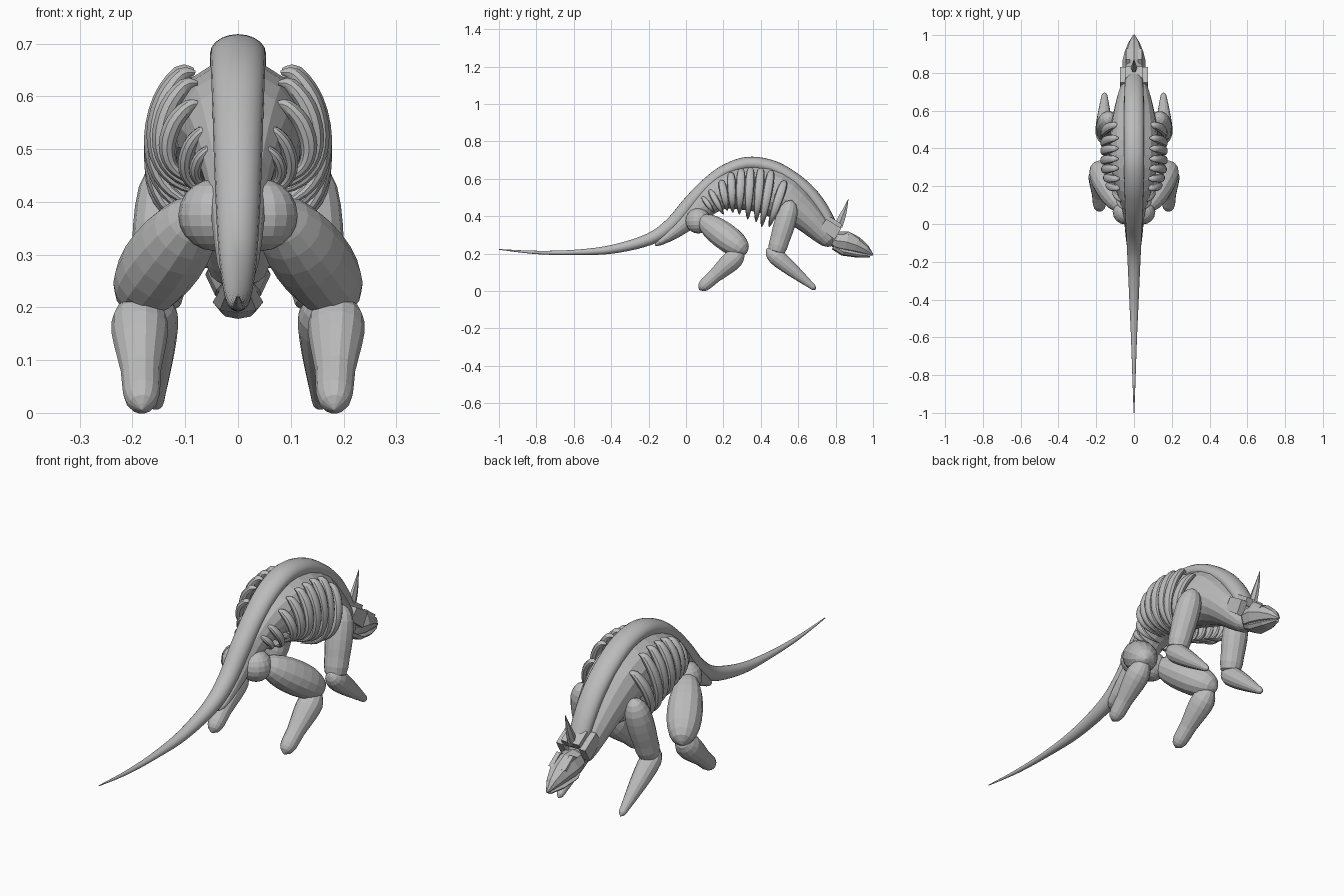
import bpy, bmesh, math
from mathutils import Vector

if "Cube" in bpy.data.objects:
    bpy.data.objects.remove(bpy.data.objects["Cube"])

grey = bpy.data.materials.new("bone grey")
grey.diffuse_color = (0.5, 0.5, 0.5, 1)
grey.use_nodes = True
grey.node_tree.nodes["Principled BSDF"].inputs["Base Color"].default_value = grey.diffuse_color


def finish(name, bm, mirror=False, smooth=False):
    bmesh.ops.recalc_face_normals(bm, faces=bm.faces)
    me = bpy.data.meshes.new(name)
    bm.to_mesh(me)
    bm.free()
    me.materials.append(grey)
    ob = bpy.data.objects.new(name, me)
    bpy.context.collection.objects.link(ob)
    if mirror:
        ob.modifiers.new("mirror", 'MIRROR')
    if smooth:
        bpy.ops.object.select_all(action='DESELECT')
        ob.select_set(True)
        bpy.context.view_layer.objects.active = ob
        bpy.ops.object.shade_smooth_by_angle(angle=math.radians(35))
    return ob


def spline(st, sub):
    """Catmull-Rom through tuples of any length."""
    out = []
    for i in range(len(st) - 1):
        p = [st[max(i - 1, 0)], st[i], st[i + 1], st[min(i + 2, len(st) - 1)]]
        for k in range(sub):
            t = k / sub
            out.append([0.5 * (2 * b + (c - a) * t + (2 * a - 5 * b + 4 * c - d) * t * t
                               + (3 * b - a - 3 * c + d) * t ** 3) for a, b, c, d in zip(*p)])
    out.append(list(st[-1]))
    return out


def tube(name, stations, sub=4, sides=14, ref=(1, 0, 0), **kw):
    """Sweep an ellipse along (x, y, z, width radius, depth radius) stations."""
    st = spline(stations, sub)
    bm = bmesh.new()
    rings = []
    for i, s in enumerate(st):
        a, b = st[max(i - 1, 0)], st[min(i + 1, len(st) - 1)]
        t = (Vector(b[:3]) - Vector(a[:3])).normalized()
        u = Vector(ref)
        u = (u - t * u.dot(t)).normalized()
        v = t.cross(u)
        rings.append([bm.verts.new(Vector(s[:3])
                      + u * max(s[3], .001) * math.cos(2 * math.pi * k / sides)
                      + v * max(s[4], .001) * math.sin(2 * math.pi * k / sides))
                      for k in range(sides)])
    for r, q in zip(rings, rings[1:]):
        for k in range(sides):
            j = (k + 1) % sides
            bm.faces.new((r[k], r[j], q[j], q[k]))
    bm.faces.new(rings[0])
    bm.faces.new(rings[-1])
    return finish(name, bm, **kw)


def limb(name, p0, p1, radii, depth=1.0):
    """Rounded limb segment, radii given at (fraction, radius)."""
    a, b = Vector(p0), Vector(p1)
    tube(name, [(*a.lerp(b, t), r, r * depth) for t, r in radii], sub=2, sides=14, mirror=True)


# Spine and tail
tube("spine_and_tail", [
    (0, -1.0, .222, .002, .002), (0, -.8, .206, .009, .009), (0, -.6, .206, .016, .014),
    (0, -.4, .222, .025, .023), (0, -.2, .275, .034, .032), (0, -.08, .352, .04, .038),
    (0, .02, .466, .045, .04), (0, .11, .562, .048, .038), (0, .21, .64, .051, .036),
    (0, .33, .68, .053, .037), (0, .46, .662, .053, .037), (0, .57, .602, .053, .037),
    (0, .66, .525, .052, .037), (0, .725, .44, .05, .036), (0, .775, .35, .046, .033)],
    sub=5, sides=20, smooth=True)

# Torso with chest, throat and underside of the tail
tube("torso", [
    (0, -.165, .245, .004, .004), (0, -.14, .26, .032, .018), (0, -.06, .32, .045, .04),
    (0, .04, .405, .055, .06), (0, .12, .48, .075, .075), (0, .2, .53, .1, .095),
    (0, .3, .548, .122, .115), (0, .42, .54, .127, .125), (0, .53, .49, .12, .12),
    (0, .63, .415, .1, .09), (0, .71, .335, .078, .07), (0, .765, .27, .055, .045),
    (0, .785, .25, .02, .015)], sub=2, sides=16)

# Hip joints
bm = bmesh.new()
bmesh.ops.create_uvsphere(bm, u_segments=16, v_segments=10, radius=.068)
bmesh.ops.translate(bm, verts=bm.verts, vec=(.045, .065, .375))
finish("hip_joint", bm, mirror=True)

# Hind legs
limb("thigh", (.065, .075, .39), (.205, .325, .205),
     [(0, 0), (.06, .038), (.25, .064), (.5, .074), (.75, .068), (.93, .042), (1, 0)])
limb("shin", (.188, .305, .215), (.182, .07, .006),
     [(0, 0), (.05, .03), (.2, .053), (.4, .05), (.65, .038), (.85, .035), (.95, .024), (1, 0)])

# Front legs
limb("upper_arm", (.13, .565, .485), (.155, .475, .185),
     [(0, 0), (.05, .03), (.2, .053), (.45, .058), (.7, .053), (.92, .045), (1, 0)])
limb("forearm", (.16, .43, .225), (.156, .695, .008),
     [(0, 0), (.05, .026), (.18, .045), (.4, .042), (.65, .031), (.88, .019), (.96, .014), (1, 0)])

# Ribs: top y, top z, tip y, tip z, reach, thickness
ribs = [(.09, .50, .15, .42, .085, .015), (.13, .535, .2, .41, .105, .018),
        (.19, .585, .22, .43, .14, .022), (.24, .625, .25, .42, .152, .024),
        (.295, .645, .285, .41, .162, .025), (.345, .65, .33, .385, .167, .025),
        (.4, .648, .375, .37, .167, .025), (.455, .635, .405, .345, .167, .025),
        (.525, .58, .445, .345, .165, .025)]
for i, (y0, z0, y1, z1, reach, r) in enumerate(ribs):
    shape = [(.5, 0, .2), (.66, .02, .75), (.86, .22, 1), (.96, .5, .95),
             (.9, .75, .7), (.65, .92, .42), (.2, 1, .1)]
    tube(f"rib_{i + 1}", [(reach * x, y0 + (y1 - y0) * t, z0 + (z1 - z0) * t, r * w, r * w * .8)
                          for x, t, w in shape],
         sub=3, sides=10, ref=(0, 1, 0), mirror=True, smooth=True)

# Skull and jaw
tube("skull", [
    (0, .775, .275, .03, .03), (0, .81, .268, .058, .05), (0, .86, .262, .062, .056),
    (0, .91, .245, .05, .046), (0, .96, .22, .03, .028), (0, 1.0, .192, .005, .004)],
    sub=1, sides=8)
tube("jaw", [
    (0, .79, .24, .03, .02), (0, .84, .21, .048, .022), (0, .92, .194, .035, .016),
    (0, .985, .187, .012, .009)], sub=1, sides=8)


def plate(name, side, x0, x1, **kw):
    """Extrude a side outline of (y, z) points across x."""
    bm = bmesh.new()
    f = bm.faces.new([bm.verts.new((x0, y, z)) for y, z in side])
    new = bmesh.ops.extrude_face_region(bm, geom=[f])["geom"]
    bmesh.ops.translate(bm, verts=[v for v in new if isinstance(v, bmesh.types.BMVert)],
                        vec=(x1 - x0, 0, 0))
    return finish(name, bm, **kw)


# Collar plates around the neck, brow ridges
plate("collar_side", [(.715, .335), (.75, .385), (.83, .335), (.795, .275)], .04, .073, mirror=True)
plate("collar_top", [(.755, .375), (.775, .395), (.835, .355), (.815, .325)], -.045, .045)
plate("brow", [(.84, .3), (.87, .318), (.93, .275), (.9, .255)], .022, .042, mirror=True)

# Horn curving up behind the skull
tube("horn", [(0, .815, .345, .016, .024), (0, .832, .39, .014, .022),
              (0, .85, .435, .009, .013), (0, .868, .492, .001, .001)], sub=2, sides=6)
